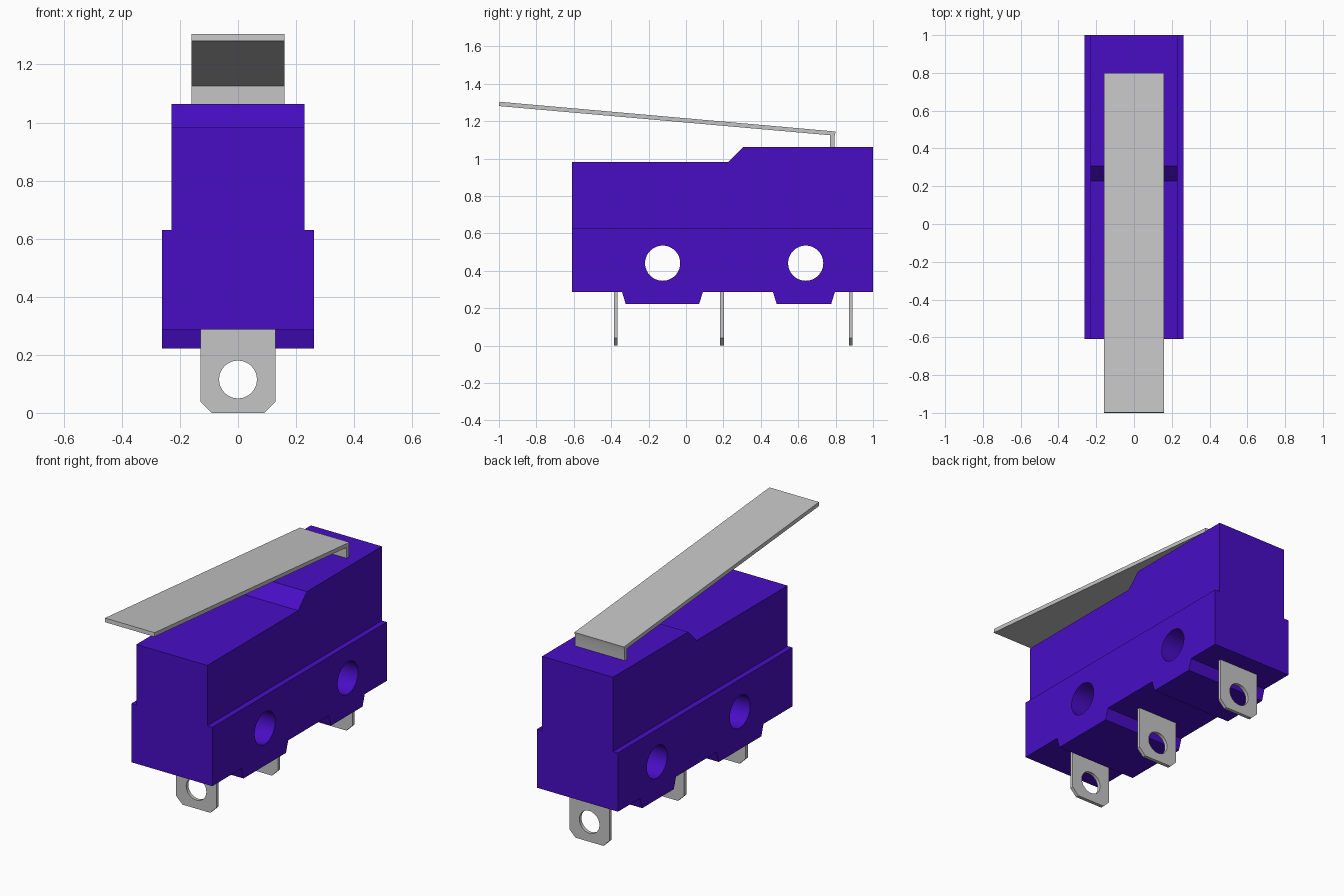
import bpy, bmesh, math
from mathutils import Matrix

cube = bpy.data.objects.get("Cube")
if cube:
    bpy.data.objects.remove(cube)


def material(name, rgb):
    m = bpy.data.materials.new(name)
    m.use_nodes = True
    m.diffuse_color = (*rgb, 1)
    bsdf = next(n for n in m.node_tree.nodes if n.type == 'BSDF_PRINCIPLED')
    bsdf.inputs["Base Color"].default_value = (*rgb, 1)
    return m


purple = material("purple plastic", (0.065, 0.004, 0.56))
metal = material("light grey metal", (0.56, 0.56, 0.56))

# Profile axes (u, v, depth) to world: side profiles lie in YZ, front ones in XZ
SIDE = Matrix(((0, 0, 1, 0), (1, 0, 0, 0), (0, 1, 0, 0), (0, 0, 0, 1)))
FRONT = Matrix(((1, 0, 0, 0), (0, 0, -1, 0), (0, 1, 0, 0), (0, 0, 0, 1)))


def circle(u, v, r, n=48):
    return [(u + r * math.cos(2 * math.pi * i / n),
             v + r * math.sin(2 * math.pi * i / n)) for i in range(n)]


def plate(name, outline, half, axes, mat, holes=(), y=0.0):
    """Extrude a flat outline with round holes by +-half along its depth."""
    curve = bpy.data.curves.new(name + "_profile", 'CURVE')
    curve.dimensions = '2D'
    curve.fill_mode = 'BOTH'
    curve.extrude = half
    for loop in [outline] + [circle(*h) for h in holes]:
        s = curve.splines.new('POLY')
        s.points.add(len(loop) - 1)
        for p, (u, v) in zip(s.points, loop):
            p.co = (u, v, 0, 1)
        s.use_cyclic_u = True
    helper = bpy.data.objects.new(name + "_helper", curve)
    bpy.context.scene.collection.objects.link(helper)
    bpy.context.view_layer.update()
    deps = bpy.context.evaluated_depsgraph_get()
    mesh = bpy.data.meshes.new_from_object(helper.evaluated_get(deps))
    bpy.data.objects.remove(helper)
    bpy.data.curves.remove(curve)

    bm = bmesh.new()
    bm.from_mesh(mesh)
    bmesh.ops.remove_doubles(bm, verts=bm.verts, dist=1e-5)
    bmesh.ops.recalc_face_normals(bm, faces=bm.faces)
    bm.transform(Matrix.Translation((0, y, 0)) @ axes)
    for f in bm.faces:
        f.material_index = 0
    bm.to_mesh(mesh)
    bm.free()
    mesh.name = name
    mesh.materials.clear()
    mesh.materials.append(mat)
    ob = bpy.data.objects.new(name, mesh)
    bpy.context.scene.collection.objects.link(ob)
    bpy.ops.object.select_all(action='DESELECT')
    ob.select_set(True)
    bpy.context.view_layer.objects.active = ob
    bpy.ops.object.shade_smooth_by_angle(angle=math.radians(25))
    return ob


# Lower housing with two tapered feet and two mounting holes
plate("lower_housing",
      [(-0.61, 0.63), (-0.61, 0.287), (-0.342, 0.287), (-0.322, 0.222),
       (0.07, 0.222), (0.09, 0.287), (0.465, 0.287), (0.485, 0.222),
       (0.776, 0.222), (0.796, 0.287), (1.0, 0.287), (1.0, 0.63)],
      0.261, SIDE, purple, [(-0.125, 0.441, 0.094), (0.64, 0.441, 0.094)])

# Narrower upper housing with a raised, sloped rear step
plate("upper_housing",
      [(-0.61, 0.63), (1.0, 0.63), (1.0, 1.063), (0.308, 1.063),
       (0.228, 0.983), (-0.61, 0.983)],
      0.229, SIDE, purple)

# Bent lever: long tilted strip and a short leg entering the housing
plate("lever",
      [(-1.0, 1.281), (0.771, 1.125), (0.771, 1.05), (0.793, 1.05),
       (0.795, 1.122), (0.8, 1.145), (-0.998, 1.304)],
      0.16, SIDE, metal)

# Three solder terminals with chamfered corners and an eyelet
tab = [(-0.13, 0.295), (-0.13, 0.04), (-0.09, 0.0),
       (0.09, 0.0), (0.13, 0.04), (0.13, 0.295)]
for name, y in (("front", -0.375), ("middle", 0.193), ("rear", 0.881)):
    plate(name + "_terminal", tab, 0.01, FRONT, metal, [(0, 0.115, 0.065)], y)
